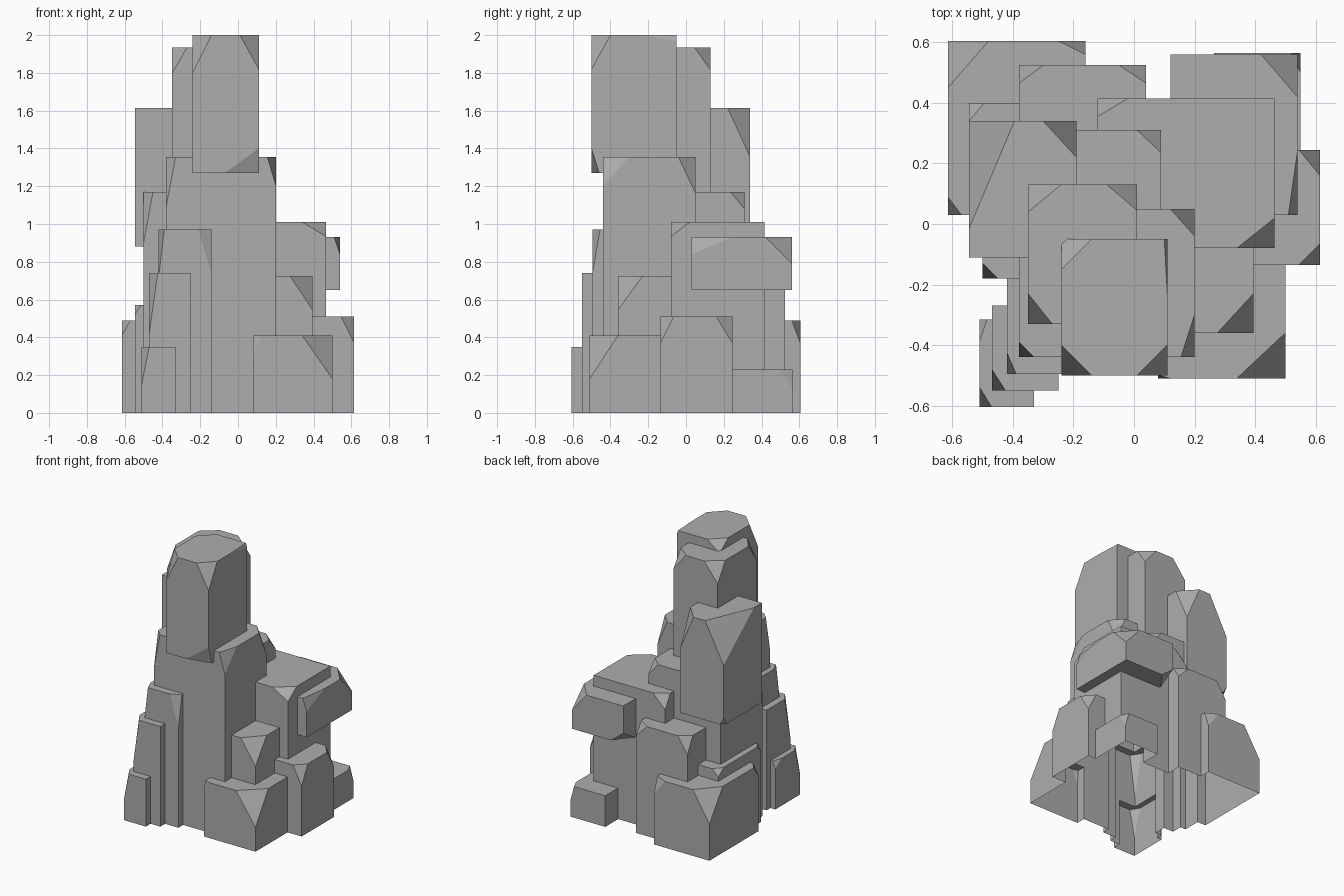
import bpy
import bmesh
from mathutils import Vector

cube = bpy.data.objects.get("Cube")
if cube:
    bpy.data.objects.remove(cube, do_unlink=True)

# Stone material
stone = bpy.data.materials.new("grey stone")
stone.use_nodes = True
stone_colour = (0.42, 0.42, 0.42, 1.0)
stone.diffuse_color = stone_colour
shader = next(n for n in stone.node_tree.nodes if n.type == 'BSDF_PRINCIPLED')
shader.inputs["Base Color"].default_value = stone_colour
shader.inputs["Roughness"].default_value = 0.9

GROUND = None   # marks blocks that stand on the floor
blocks = []


def corner_name(right, front, low):
    side = "right" if right else "left"
    depth = "front" if front else "back"
    return side + "_" + depth + ("_low" if low else "")


def block(name, x, y, bottom, top, **chips):
    """Box whose named corners are chipped off by (dx, dy, dz)."""
    if bottom is GROUND:
        bottom = -0.1 - 0.01 * len(blocks)
    bm = bmesh.new()
    for i in (0, 1):
        for j in (0, 1):
            for k in (0, 1):
                corner = Vector((x[i], y[j], (bottom, top)[k]))
                chip = chips.get(corner_name(i == 0, j == 0, k == 0))
                if chip is None:
                    bm.verts.new(corner)
                    continue
                inward = (1 - 2 * i, 1 - 2 * j, 1 - 2 * k)
                for axis in range(3):
                    point = corner.copy()
                    point[axis] += inward[axis] * chip[axis]
                    bm.verts.new(point)
    bmesh.ops.convex_hull(bm, input=bm.verts[:])
    bmesh.ops.dissolve_limit(bm, angle_limit=0.01, verts=bm.verts[:], edges=bm.edges[:])
    bmesh.ops.recalc_face_normals(bm, faces=bm.faces[:])
    mesh = bpy.data.meshes.new(name)
    bm.to_mesh(mesh)
    bm.free()
    mesh.materials.append(stone)
    obj = bpy.data.objects.new(name, mesh)
    bpy.context.scene.collection.objects.link(obj)
    blocks.append(obj)


# Tall central columns
block("main_column", (-.38, .2), (-.44, .05), GROUND, 1.355,
      right_front=(.05, .05, .26), left_front=(.045, .14, .15), left_back=(.08, .09, .19))
block("crown", (-.24, .11), (-.5, -.05), 1.27, 2,
      right_front=(.1, .1, .2), left_front=(.1, .1, .18), right_back=(.1, .1, .08),
      left_back=(.01, .18, .03), left_front_low=(.18, .04, .13))
block("second_spire", (-.35, .01), (-.33, .13), 1.1, 1.935,
      right_front=(.08, .1, .14), right_back=(.11, .09, .14), left_back=(.1, .085, .12))
block("third_spire", (-.545, -.19), (-.11, .34), .88, 1.615,
      right_back=(.15, .355, .29), left_back=(.11, .12, .26), right_back_low=(.03, .04, .05))
block("rear_column", (-.5, .09), (-.18, .31), GROUND, 1.17,
      right_front=(.05, .05, .27), left_back=(.08, .075, .09))

# Left shoulder and overhang
block("left_shoulder", (-.12, .465), (-.08, .415), GROUND, 1.01,
      left_front=(.125, .1, .075), right_back=(.1, .06, .1))
block("overhang", (.12, .54), (.03, .56), .65, .93,
      left_front=(.03, .21, .09), left_back=(.12, .14, .14), right_back_low=(.1, .13, .08))

# Stepped slabs at the right front
block("tall_slab", (-.42, -.14), (-.495, -.1), GROUND, .97,
      right_front=(.03, .07, .25), left_front=(.07, .04, .23))
block("middle_slab", (-.47, -.25), (-.55, -.27), GROUND, .74,
      right_front=(.045, .07, .32))
block("short_slab", (-.51, -.33), (-.605, -.315), GROUND, .35,
      right_front=(.04, .065, .2), right_back=(.025, .07, .05))

# Boulders around the base
block("left_front_boulder", (.08, .5), (-.51, -.05), GROUND, .41,
      right_front=(.04, .01, .11), left_front=(.16, .15, .23))
block("left_step", (0, .395), (-.36, .1), GROUND, .725,
      left_front=(.12, .13, .18))
block("left_boulder", (.18, .615), (-.135, .245), GROUND, .51,
      left_front=(.07, .07, .14), left_back=(.07, .085, .14))
block("right_back_boulder", (-.615, -.16), (.03, .605), GROUND, .49,
      right_back=(.135, .155, .22), left_back=(.09, .045, .12), right_front=(.045, .06, .08))
block("back_step", (-.38, .04), (.1, .525), GROUND, .81,
      right_back=(.08, .06, .12), left_back=(.09, .06, .09))
block("left_back_boulder", (.265, .55), (.24, .565), GROUND, .23,
      left_back=(.03, .065, .11))
block("right_ledge", (-.545, -.2), (-.1, .4), GROUND, .57,
      right_back=(.05, .06, .05), right_front=(.03, .05, .05))

# Merge the blocks into one rock shell
base = blocks[0]
for other in blocks[1:]:
    union = base.modifiers.new("merge " + other.name, 'BOOLEAN')
    union.operation = 'UNION'
    union.solver = 'EXACT'
    union.object = other
bpy.context.view_layer.update()
merged = base.evaluated_get(bpy.context.evaluated_depsgraph_get())
bm = bmesh.new()
bm.from_mesh(merged.to_mesh())
merged.to_mesh_clear()

# Trim at the floor, leaving the underside open
bmesh.ops.bisect_plane(bm, geom=bm.verts[:] + bm.edges[:] + bm.faces[:],
                       plane_co=(0, 0, 0), plane_no=(0, 0, 1), clear_inner=True)
for face in bm.faces:
    face.smooth = False
    face.material_index = 0
mesh = bpy.data.meshes.new("rock_formation")
bm.to_mesh(mesh)
bm.free()
mesh.materials.clear()
mesh.materials.append(stone)
rock = bpy.data.objects.new("rock_formation", mesh)
bpy.context.scene.collection.objects.link(rock)

# Remove the working blocks
for piece in blocks:
    bpy.data.objects.remove(piece, do_unlink=True)
